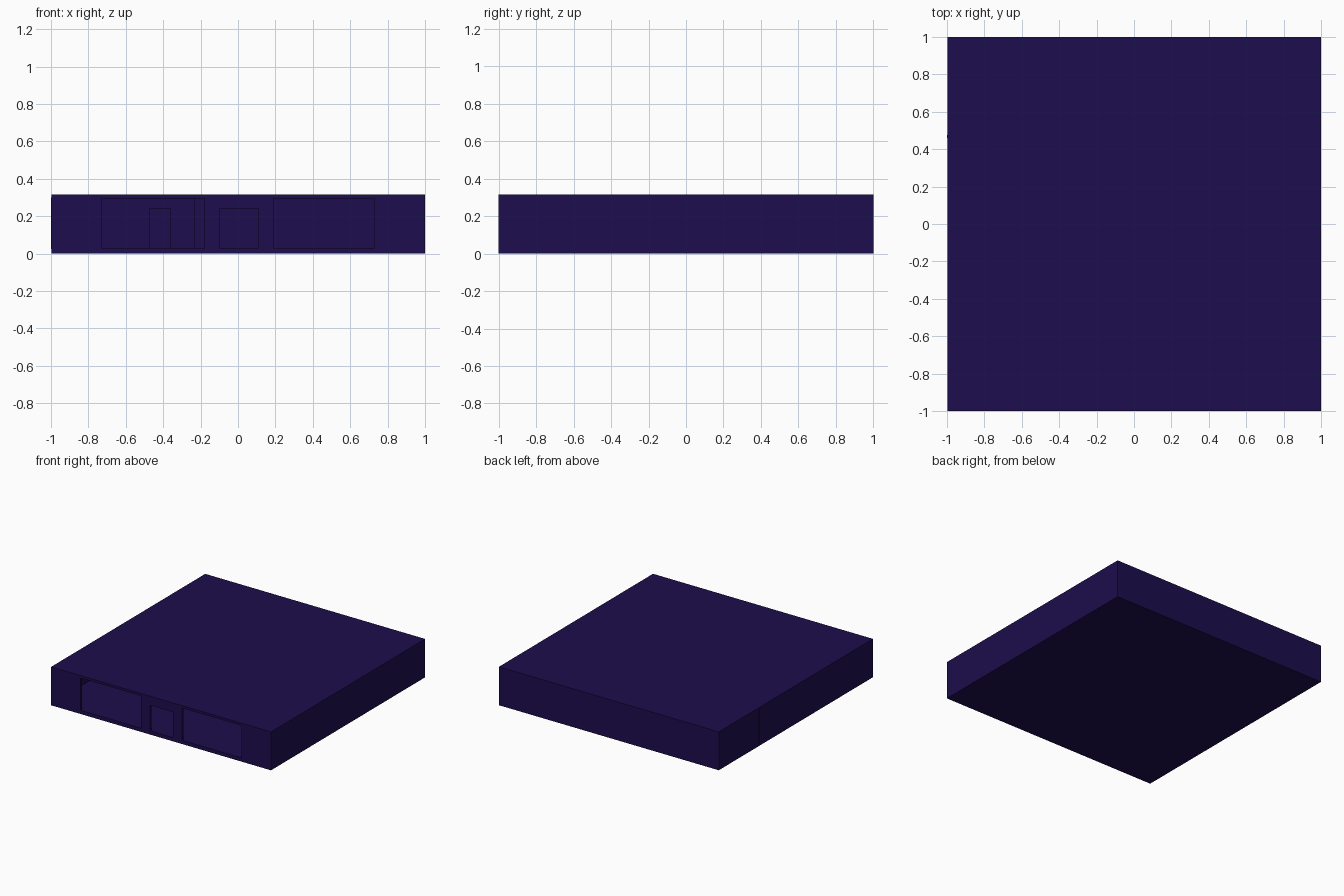
import bpy

if "Cube" in bpy.data.objects:
    bpy.data.objects.remove(bpy.data.objects["Cube"])

H = 0.315        # total height
T = 0.02         # outer wall thickness
FLOOR, CEIL = 0.027, 0.298
DOOR_TOP = 0.24
OUT = 0.998      # half width of the shell

mat = bpy.data.materials.new("dark_indigo")
mat.diffuse_color = (0.012, 0.004, 0.075, 1)
mat.use_nodes = True
mat.node_tree.nodes["Principled BSDF"].inputs["Base Color"].default_value = mat.diffuse_color


def box(name, x0, x1, y0, y1, z0, z1):
    bpy.ops.mesh.primitive_cube_add(size=1)
    ob = bpy.context.object
    ob.name = name
    ob.scale = (x1 - x0, y1 - y0, z1 - z0)
    ob.location = ((x0 + x1) / 2, (y0 + y1) / 2, (z0 + z1) / 2)
    bpy.ops.object.transform_apply(location=True, rotation=False, scale=True)
    ob.data.materials.append(mat)
    return ob


def cut(target, *bounds):
    cutter = box("cutter", *bounds)
    m = target.modifiers.new("cut", 'BOOLEAN')
    m.operation = 'DIFFERENCE'
    m.solver = 'EXACT'
    m.object = cutter
    bpy.context.view_layer.objects.active = target
    bpy.ops.object.modifier_apply(modifier=m.name)
    bpy.data.objects.remove(cutter)


# hollow building shell: floor, roof and four walls
shell = box("building_shell", -OUT, 1, -1, 1, 0, H)
cut(shell, -OUT + T, 1 - T, -1 + T, 1 - T, FLOOR, CEIL)

# two wide front openings and the entrance door between them
for x0, x1, top in ((-0.73, -0.18, 0.295), (-0.10, 0.11, DOOR_TOP), (0.19, 0.73, 0.295)):
    cut(shell, x0, x1, -1.1, -1 + T * 1.5, 0.03, top)

# inner partition with a doorway, its end just showing on the left side
partition = box("inner_partition", -1, -0.23, 0.46, 0.475, 0.025, 0.30)
cut(partition, -0.47, -0.36, 0.4, 0.55, 0.03, DOOR_TOP)

# side wall of the back room
box("back_room_wall", -0.245, -0.23, 0.475, 1 - T / 2, 0.025, 0.30)
